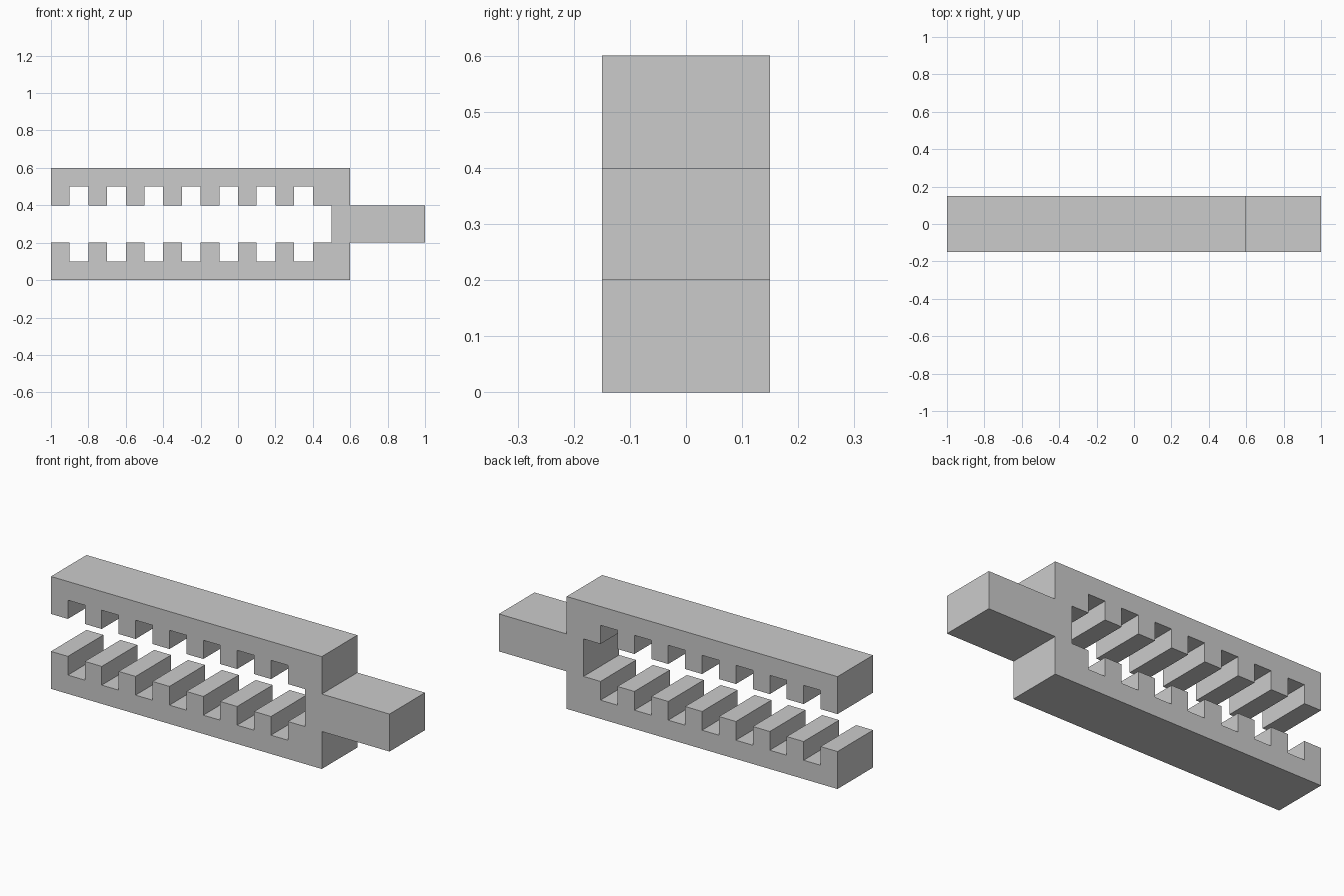
import bpy, bmesh

if "Cube" in bpy.data.objects:
    bpy.data.objects.remove(bpy.data.objects["Cube"])

HALF_DEPTH = 0.15
MID_Z = 0.3

# Lower half of the side outline: handle end, bottom edge, then toothed inner edge
lower = [(1.0, 0.2), (0.6, 0.2), (0.6, 0.0), (-1.0, 0.0), (-1.0, 0.2)]
for i in range(7):
    x = -0.9 + 0.2 * i
    lower += [(x, 0.2), (x, 0.1), (x + 0.1, 0.1), (x + 0.1, 0.2)]
lower.append((0.5, 0.2))

# Upper half mirrors the lower half about the mid height
outline = lower + [(x, 2 * MID_Z - z) for x, z in reversed(lower)]

# Extrude the outline through the depth
bm = bmesh.new()
face = bm.faces.new([bm.verts.new((x, -HALF_DEPTH, z)) for x, z in outline])
result = bmesh.ops.extrude_face_region(bm, geom=[face], use_keep_orig=True)
moved = [v for v in result["geom"] if isinstance(v, bmesh.types.BMVert)]
bmesh.ops.translate(bm, verts=moved, vec=(0, 2 * HALF_DEPTH, 0))
bmesh.ops.recalc_face_normals(bm, faces=bm.faces[:])

mesh = bpy.data.meshes.new("toothed_clamp")
bm.to_mesh(mesh)
bm.free()
bpy.context.collection.objects.link(bpy.data.objects.new("toothed_clamp", mesh))
